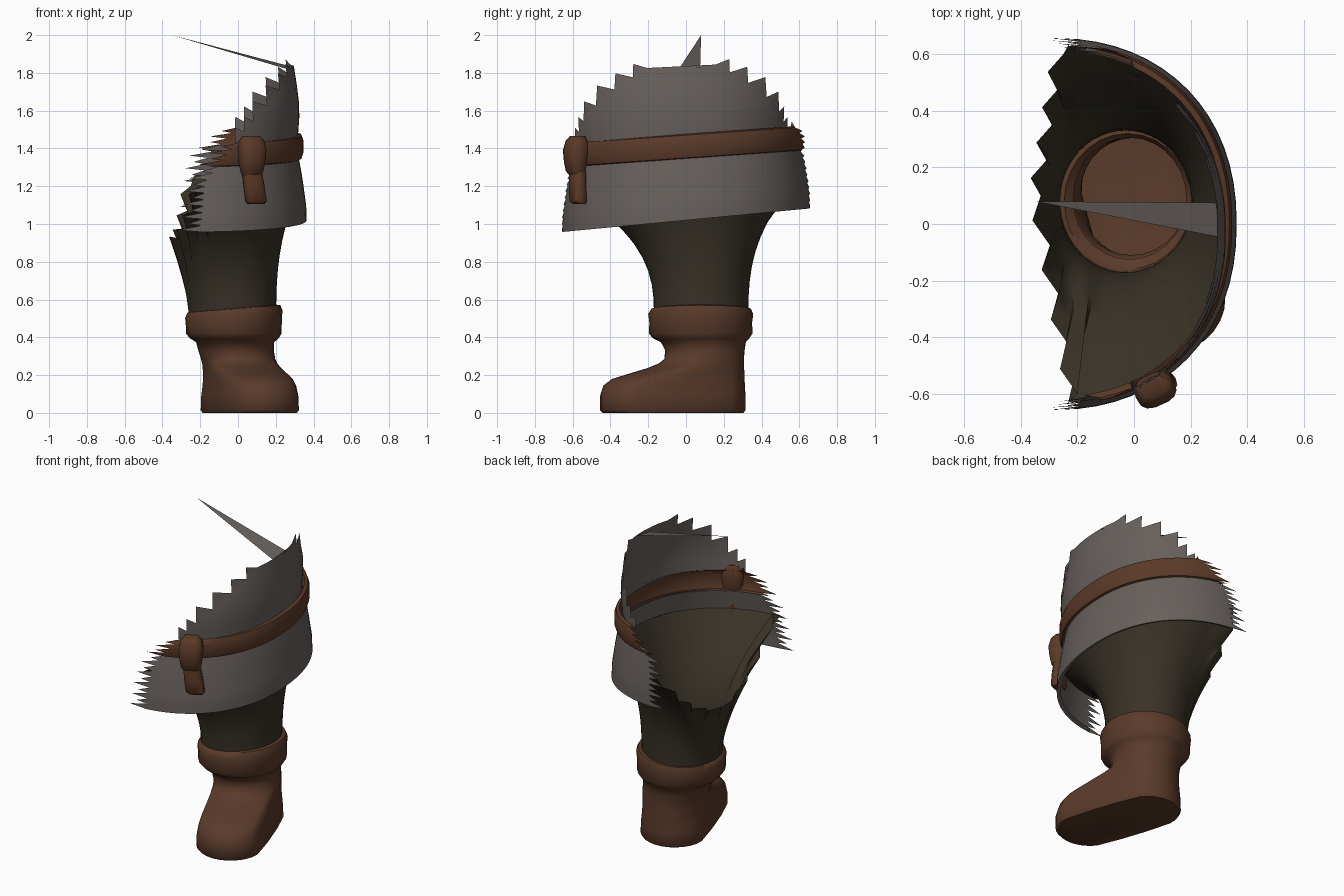
import bpy, math
from mathutils import Vector, Matrix

if "Cube" in bpy.data.objects:
    bpy.data.objects.remove(bpy.data.objects["Cube"])


def material(name, rgb):
    m = bpy.data.materials.new(name)
    m.diffuse_color = (*rgb, 1)
    m.use_nodes = True
    m.node_tree.nodes["Principled BSDF"].inputs["Base Color"].default_value = m.diffuse_color
    return m


BOOT = material("boot_brown", (0.102, 0.043, 0.023))
BELT = material("belt_brown", (0.104, 0.042, 0.021))
CLOTH = material("tunic_grey", (0.135, 0.116, 0.108))
DARK = material("trouser_dark", (0.040, 0.031, 0.020))


def make(name, verts, faces, mat, angle=50):
    me = bpy.data.meshes.new(name)
    me.from_pydata([tuple(v) for v in verts], [], faces)
    me.materials.append(mat)
    ob = bpy.data.objects.new(name, me)
    bpy.context.collection.objects.link(ob)
    bpy.ops.object.select_all(action='DESELECT')
    ob.select_set(True)
    bpy.context.view_layer.objects.active = ob
    bpy.ops.object.shade_smooth_by_angle(angle=math.radians(angle))
    return ob


def ring_faces(rows, n):
    return [(i * n + j, i * n + (j + 1) % n, (i + 1) * n + (j + 1) % n, (i + 1) * n + j)
            for i in range(rows - 1) for j in range(n)]


def table(tab, t):
    for (a, x), (b, y) in zip(tab, tab[1:]):
        if t <= b:
            return x + (y - x) * max(0, (t - a) / (b - a))
    return tab[-1][1]


# body outline: rounded circle around the (missing) body axis
N, AXIS = 2.2, -0.295


def spow(v, p):
    return math.copysign(abs(v) ** p, v)


def body(u, r, z, tilt, shift=0):
    y = r * spow(math.sin(u), 2 / N)
    return (AXIS + r * spow(math.cos(u), 2 / N), y + shift, z + tilt * y)


# torn edge: x where the cloth ends, by height
CUT = [(1.0, -0.20), (1.28, -0.17), (1.36, -0.11), (1.42, -0.05), (1.55, 0.06),
       (1.70, 0.20), (1.80, 0.265), (1.85, 0.28)]


def end_angle(z, r):
    c = min(0.995, (table(CUT, z) - AXIS) / r)
    return math.acos(spow(c, N / 2))


def torn_band(name, rows, tilt, mat, shift=0, cols=30):
    """Band of cloth around the body with ragged teeth on both ends."""
    verts, faces, n = [], [], cols + 1
    ends = [end_angle(z, r) for z, r in rows]
    for (z, r), e in zip(rows, ends):
        verts += [body(-e + 2 * e * j / cols, r, z, tilt, shift) for j in range(n)]
    for i in range(len(rows) - 1):
        faces += [(i * n + j, i * n + j + 1, (i + 1) * n + j + 1, (i + 1) * n + j)
                  for j in range(cols)]
        (z0, r0), (z1, r1) = rows[i], rows[i + 1]
        if z1 <= z0:
            continue
        for s in (-1, 1):
            if z0 < 1.45:      # sideways spikes
                tip = body(s * (ends[i] + (0.14 if i % 2 else 0.09)), r0,
                           z0 + 0.3 * (z1 - z0), tilt, shift)
            else:              # upright stair teeth
                tip = body(s * ends[i], r1, z1 + 0.025, tilt, shift)
            k = len(verts)
            verts.append(tip)
            a, b = i * n + (cols if s > 0 else 0), (i + 1) * n + (cols if s > 0 else 0)
            faces.append((a, k, b) if s > 0 else (a, b, k))
    return make(name, verts, faces, mat)


# tunic skirt with hem lip, and tunic top above the belt
RAD = [(1.02, 0.658), (1.1, 0.656), (1.25, 0.635), (1.36, 0.615), (1.46, 0.612),
       (1.6, 0.622), (1.7, 0.612), (1.84, 0.59)]
skirt = [1.02 + 0.034 * i for i in range(11)]
torn_band("tunic_skirt", [(1.03, 0.635)] + [(z, table(RAD, z)) for z in skirt], 0.095, CLOTH)
upper = [1.46, 1.515, 1.57, 1.65, 1.73, 1.79, 1.835]
torn_band("tunic_top", [(z, table(RAD, z)) for z in upper], 0.05, CLOTH, -0.025)

# long loose shred at the top
make("tunic_shred", [(0.295, -0.045, 1.81), (0.295, 0.075, 1.83), (-0.35, 0.08, 2.0)],
     [(0, 1, 2)], CLOTH)

# belt
torn_band("belt", [(1.345, 0.612), (1.35, 0.632), (1.38, 0.642), (1.41, 0.642), (1.44, 0.642),
                   (1.47, 0.632), (1.477, 0.612)], 0.07, BELT)

# belt knot and hanging strap: stacked rounded sections, turned to face outward
turn = Matrix.Rotation(math.radians(24), 4, 'Z')


def stack(name, sections, n=14):
    verts = []
    for x, d, z, w, h in sections:
        for k in range(n):
            a = 2 * math.pi * k / n
            p = turn @ Vector((w * spow(math.cos(a), 0.7), d + h * spow(math.sin(a), 0.7), 0))
            verts.append((x + p.x, -0.575 + p.y, z))
    caps = [tuple(reversed(range(n))), tuple(range(len(verts) - n, len(verts)))]
    make(name, verts, ring_faces(len(sections), n) + caps, BELT)


stack("belt_knot", [(0.07, 0.0, 1.25, 0.045, 0.03), (0.07, -0.01, 1.28, 0.06, 0.045),
                    (0.07, -0.01, 1.33, 0.068, 0.055), (0.07, -0.01, 1.39, 0.074, 0.06),
                    (0.07, -0.005, 1.44, 0.066, 0.05), (0.07, 0.0, 1.465, 0.045, 0.035)])
stack("belt_strap", [(0.10, 0.01, 1.105, 0.045, 0.025), (0.098, 0.005, 1.12, 0.057, 0.038),
                     (0.085, 0.0, 1.2, 0.056, 0.038), (0.07, 0.0, 1.31, 0.05, 0.038)])

# trousers: loft from the boot cuff to the body outline, open and ragged on the inner side
cols, rows = 48, 10
bottom, top, power = [], [], []
for j in range(cols):
    p = -math.pi + 2 * math.pi * j / cols
    bottom.append(Vector((-0.03 + 0.232 * math.cos(p), 0.08 + 0.25 * math.sin(p), 0.535)))
    deg, s = abs(math.degrees(p)), math.copysign(1, p)
    k = min(1, (180 - deg) / 60)
    power.append(1.2 + 1.2 * k)
    if deg <= 120:
        top.append(Vector(body(math.radians(math.degrees(p) * 0.76), 0.632, 1.22, 0.06)))
    else:
        jag = 0.03 if j % 2 else -0.015
        top.append(Vector((-0.345 + (0.13 if s < 0 else 0.08) * k - jag,
                           s * 0.60 * k + 0.1 * (1 - k), 0.91 + 0.30 * k ** 2 + jag * 0.6)))
verts = []
for i in range(rows):
    s = i / (rows - 1)
    for b, t, e in zip(bottom, top, power):
        q = b.lerp(t, s ** e)
        verts.append((q.x, q.y, b.z + (t.z - b.z) * s))
make("trousers", verts, ring_faces(rows, cols), DARK)

# boot: sections (z, toe reach, centre x, centre y, half width x, half width y)
SECTIONS = [(0.0, 0.99, 0.0, 0.115, 0.19, 0.19), (0.015, 1.0, 0.0, 0.115, 0.2, 0.2),
            (0.09, 1.0, 0.0, 0.115, 0.197, 0.2), (0.145, 0.96, 0.0, 0.115, 0.19, 0.197),
            (0.18, 0.84, 0.0, 0.115, 0.187, 0.195), (0.212, 0.56, 0.0, 0.115, 0.187, 0.195),
            (0.238, 0.32, 0.0, 0.112, 0.188, 0.195), (0.262, 0.15, 0.0, 0.11, 0.19, 0.198),
            (0.285, 0.06, -0.003, 0.107, 0.193, 0.2), (0.33, 0.0, -0.01, 0.1, 0.2, 0.21),
            (0.375, 0.0, -0.015, 0.092, 0.207, 0.225),
            (0.395, 0.0, -0.02, 0.08, 0.235, 0.255), (0.42, 0.0, -0.022, 0.078, 0.253, 0.274),
            (0.48, 0.0, -0.022, 0.078, 0.254, 0.272), (0.525, 0.0, -0.022, 0.078, 0.258, 0.278),
            (0.552, 0.0, -0.022, 0.08, 0.246, 0.264), (0.557, 0.0, -0.022, 0.08, 0.225, 0.24),
            (0.53, 0.0, -0.015, 0.09, 0.2, 0.215)]
n = 28
toe = Vector((0.125, -0.37))
aim = toe.normalized()
verts = []
for z, t, cx, cy, rx, ry in SECTIONS:
    for k in range(n):
        a = 2 * math.pi * k / n
        d = Vector((math.cos(a), math.sin(a)))
        f = min(1, max(0, 0.5 + 1.5 * d.dot(aim)))
        x, y = cx + rx * d.x + toe.x * t * f, cy + ry * d.y + toe.y * t * f
        verts.append((x, y, z + (0.08 * x if z > 0.42 else 0)))
make("boot", verts, ring_faces(len(SECTIONS), n) + [tuple(reversed(range(n)))], BOOT)
